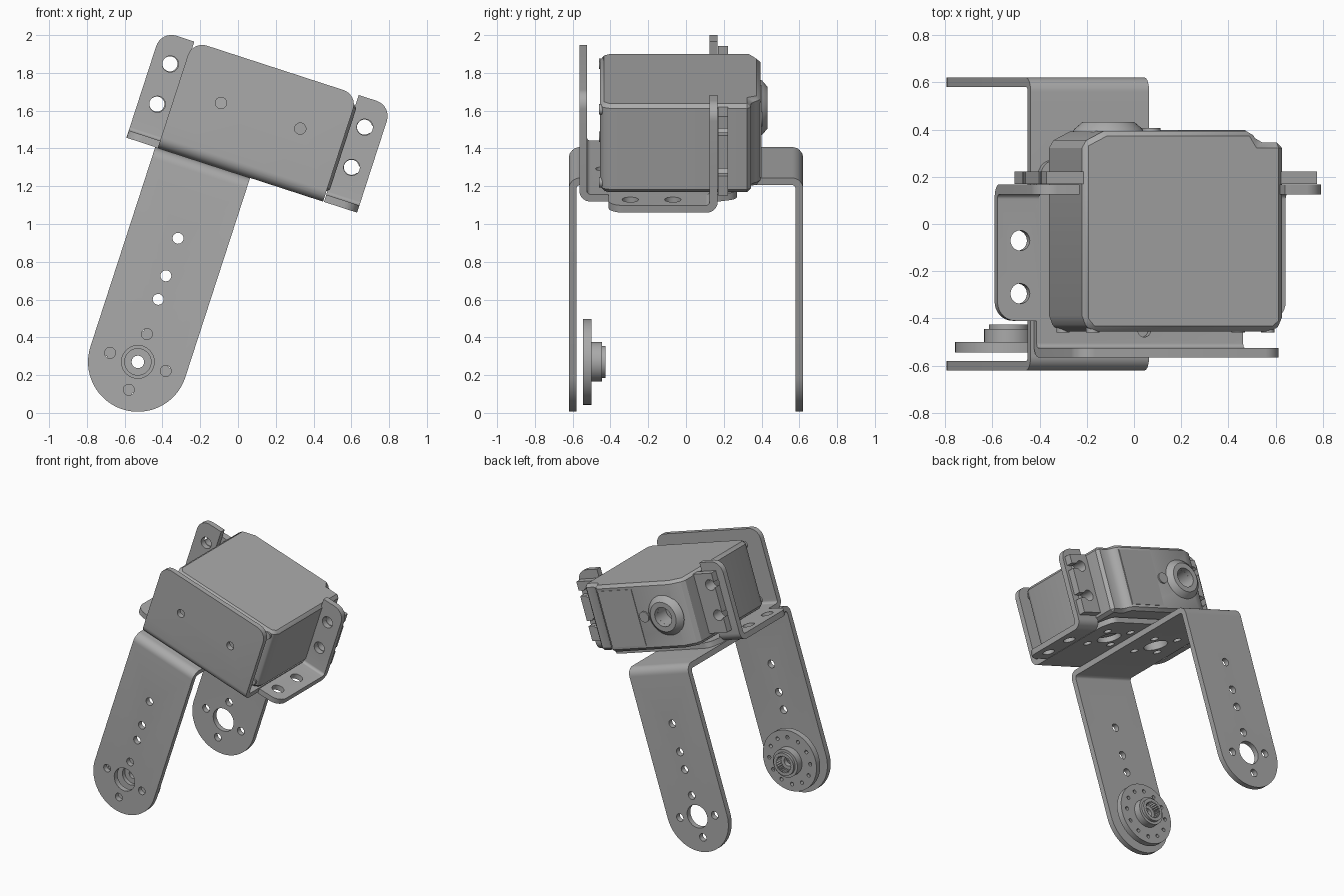
import bpy, bmesh, math
from mathutils import Matrix, Vector

if "Cube" in bpy.data.objects:
    bpy.data.objects.remove(bpy.data.objects["Cube"])

# Everything is built upright around the horn axis, then tilted by this frame
FRAME = Matrix.Translation((-0.53, 0, 0.27)) @ Matrix.Rotation(math.radians(18), 4, 'Y')
MID = 0.2175            # centre line of the servo bracket
grey = bpy.data.materials.new("grey_metal")
grey.diffuse_color = (0.40, 0.40, 0.40, 1)
grey.use_nodes = True
grey.node_tree.nodes["Principled BSDF"].inputs["Base Color"].default_value = grey.diffuse_color


def fillet(pts, n=8):
    """Closed polygon of (a, b[, radius]) with rounded corners."""
    out = []
    for i, p in enumerate(pts):
        c = Vector(p[:2])
        r = p[2] if len(p) > 2 else 0
        if not r:
            out.append(tuple(c))
            continue
        d1 = (Vector(pts[i - 1][:2]) - c).normalized()
        d2 = (Vector(pts[(i + 1) % len(pts)][:2]) - c).normalized()
        half = d1.angle(d2) / 2
        mid = c + (d1 + d2).normalized() * r / math.sin(half)
        s = c + d1 * r / math.tan(half) - mid
        e = c + d2 * r / math.tan(half) - mid
        turn = math.atan2(s.x * e.y - s.y * e.x, s.dot(e))
        for k in range(n + 1):
            out.append(tuple(mid + Matrix.Rotation(turn * k / n, 2) @ s))
    return out


def circle(a, b, r, n=24):
    return [(a + r * math.cos(2 * math.pi * k / n), b + r * math.sin(2 * math.pi * k / n)) for k in range(n)]


def ring(a, b, r, n, start=0):
    return circle(0, 0, 1, n) and [(a + r * math.cos(start + 2 * math.pi * k / n),
                                    b + r * math.sin(start + 2 * math.pi * k / n)) for k in range(n)]


def add_prism(bm, pts, axis, lo, hi):
    place = {'x': lambda p, t: (t, p[0], p[1]), 'y': lambda p, t: (p[0], t, p[1]),
             'z': lambda p, t: (p[0], p[1], t)}[axis]
    a = [bm.verts.new(place(p, lo)) for p in pts]
    b = [bm.verts.new(place(p, hi)) for p in pts]
    bm.faces.new(a)
    bm.faces.new(b[::-1])
    for i in range(len(pts)):
        j = (i + 1) % len(pts)
        bm.faces.new((a[i], b[i], b[j], a[j]))


def make(name, bm):
    bmesh.ops.recalc_face_normals(bm, faces=bm.faces)
    me = bpy.data.meshes.new(name)
    bm.to_mesh(me)
    bm.free()
    me.materials.append(grey)
    ob = bpy.data.objects.new(name, me)
    ob.matrix_world = FRAME
    bpy.context.collection.objects.link(ob)
    return ob


def prisms(name, items):
    bm = bmesh.new()
    for it in items:
        add_prism(bm, *it)
    return make(name, bm)


def lathe(name, profile, u, w, n=48):
    """Closed (radius, y) profile revolved about the y axis at (u, w)."""
    bm = bmesh.new()
    rings = [[bm.verts.new((p[0], y, p[1])) for p in circle(u, w, r, n)] for r, y in profile]
    for i, a in enumerate(rings):
        b = rings[(i + 1) % len(rings)]
        for k in range(n):
            m = (k + 1) % n
            bm.faces.new((a[k], a[m], b[m], b[k]))
    return make(name, bm)


def bake(ob):
    me = bpy.data.meshes.new_from_object(ob.evaluated_get(bpy.context.evaluated_depsgraph_get()))
    ob.modifiers.clear()
    ob.data = me


def carve(ob, items, op='DIFFERENCE'):
    cutter = prisms("cutter", items)
    cutter.hide_render = True
    mod = ob.modifiers.new("cut", 'BOOLEAN')
    mod.operation, mod.object, mod.solver = op, cutter, 'EXACT'
    bake(ob)
    bpy.data.objects.remove(cutter)


def holes(centres, r, axis, lo, hi):
    return [(circle(a, b, r), axis, lo, hi) for a, b in centres]


# Long U bracket: bent strip trimmed to round-ended legs
strip = fillet([(-.62, -.3), (-.62, 1.11, .06), (.62, 1.11, .06), (.62, -.3),
                (.58, -.3), (.58, 1.07, .02), (-.58, 1.07, .02), (-.58, -.3)])
u_bracket = prisms("u_bracket", [(strip, 'x', -.3, .3)])
end = [(.264 * math.cos(t), .264 * math.sin(t)) for t in [math.pi + math.pi * k / 32 for k in range(33)]]
carve(u_bracket, [(end + [(.264, 1.3), (-.264, 1.3)], 'y', -1, 1)], 'INTERSECT')
carve(u_bracket, holes([(0, 0)], .087, 'y', -1, 1)
      + holes([(0, .348), (0, .479), (0, .688)] + ring(0, 0, .155, 4), .029, 'y', -1, 1)
      + holes([(0, 0)], .087, 'z', 1, 1.2)
      + holes(ring(0, 0, .155, 4, math.pi / 4), .029, 'z', 1, 1.2))

# Servo bracket: front plate bent into the base
front = fillet([(-.565, 1.8), (-.565, 1.11, .06), (.27, 1.11), (.27, 1.15), (-.525, 1.15, .02), (-.525, 1.8)])
plate = prisms("servo_bracket_front", [(front, 'x', -.25, .67)])
carve(plate, [(fillet([(-.25, 1), (.67, 1), (.67, 1.705, .08), (-.25, 1.705, .08)]), 'y', -1, 1)], 'INTERSECT')
carve(plate, [(fillet([(-.25, -1), (.67, -1), (.67, .17), (.63, .27, .06), (-.21, .27, .06), (-.25, .17)]),
               'z', 0, 2)], 'INTERSECT')
carve(plate, holes([(-.005, 1.44), (.436, 1.44)], .03, 'y', -1, 0)
      + holes([(.436, 0), (0, 0)], .087, 'z', 1, 1.2)
      + holes(ring(.436, 0, .155, 4, math.pi / 4) + ring(0, 0, .155, 4, math.pi / 4)
              + [(.23, -.45)], .029, 'z', 1, 1.2))

# Servo bracket: mirrored side ears bent up at the back
for side, s in (("left", -1), ("right", 1)):
    def X(d):
        return MID + s * d
    bend = fillet([(-.41, 1.11), (.168, 1.11, .06), (.168, 1.8), (.125, 1.8), (.125, 1.15, .02), (-.41, 1.15)])
    ear = prisms("servo_bracket_ear_" + side, [(bend, 'x', *sorted((X(.4575), X(.642))))])
    carve(ear, [(fillet([(X(.4575), 1), (X(.642), 1), (X(.642), 1.705, .085), (X(.4575), 1.705)]),
                 'y', -1, 1)], 'INTERSECT')
    carve(ear, [(fillet([(X(.4575), 1), (X(.642), 1), (X(.642), -.41, .08), (X(.4575), -.41)]),
                 'z', 0, 2)], 'INTERSECT')
    carve(ear, holes([(X(.541), 1.329), (X(.541), 1.553)], .043, 'y', 0, 1)
          + holes([(X(.541), -.07), (X(.541), -.295)], .043, 'z', 1, 1.2))

# Servo case with chamfered ends
case = prisms("servo_case", [([(-.205, -.41), (-.165, -.455), (.645, -.455), (.685, -.42), (.685, .345),
                               (.577, .345), (.546, .395), (-.106, .395), (-.205, .345)], 'z', 1.16, 1.655)])
bev = case.modifiers.new("bevel", 'BEVEL')
bev.width, bev.segments, bev.limit_method = .022, 1, 'ANGLE'
bake(case)
carve(case, holes([(-.015, 1.41)], .072, 'y', .3, .6))

# Servo mounting tabs with open slots
for side, u0, u1, uh in (("left", -.365, -.2, -.326), ("right", .84, .68, .757)):
    tab = prisms("servo_tab_" + side, [([(u0, 1.2), (u1, 1.2), (u1, 1.64), (u0, 1.64)], 'y', .169, .222)])
    out = u0 + (u0 - u1)
    carve(tab, holes([(uh, 1.329), (uh, 1.553)], .04, 'y', 0, 1))
    carve(tab, [([(uh, w - .02), (out, w - .02), (out, w + .02), (uh, w + .02)], 'y', 0, 1)
                for w in (1.329, 1.553)])

# Output boss, cover panel and screws on the servo
lathe("servo_output_boss", [(.15, .39), (.145, .402), (.11, .432), (.072, .432), (.072, .39)], -.015, 1.41)
prisms("servo_cover_panel", [([(.23, 1.2), (.53, 1.2), (.53, 1.615), (.23, 1.615)], 'y', .39, .399)])
prisms("servo_cover_screw", [(circle(.175, 1.41, .04), 'y', .39, .406)])
prisms("servo_case_screws", [(circle(u, w, .028, 16), 'y', -.46, -.40)
                             for u in (-.15, .63) for w in (1.205, 1.61)])

# Servo horn with splined hub
horn = lathe("servo_horn", [(.033, -.545), (.228, -.545), (.228, -.5), (.105, -.5), (.105, -.445),
                            (.085, -.445), (.085, -.425), (.033, -.425)], 0, 0, 64)
teeth = [((.066 if k % 2 else .056) * math.cos(math.pi * k / 24),
          (.066 if k % 2 else .056) * math.sin(math.pi * k / 24)) for k in range(48)]
carve(horn, [(teeth, 'y', -.48, -.3), (circle(0, 0, .07, 32), 'y', -.7, -.515)]
      + [(circle(a, b, .014, 12), 'y', -.7, -.47) for a, b in ring(0, 0, .175, 12, .2)])

# Smooth the round parts, keep sharp edges
bpy.ops.object.select_all(action='DESELECT')
for ob in bpy.context.scene.objects:
    ob.select_set(True)
    bpy.context.view_layer.objects.active = ob
bpy.ops.object.shade_smooth_by_angle(angle=math.radians(30))
